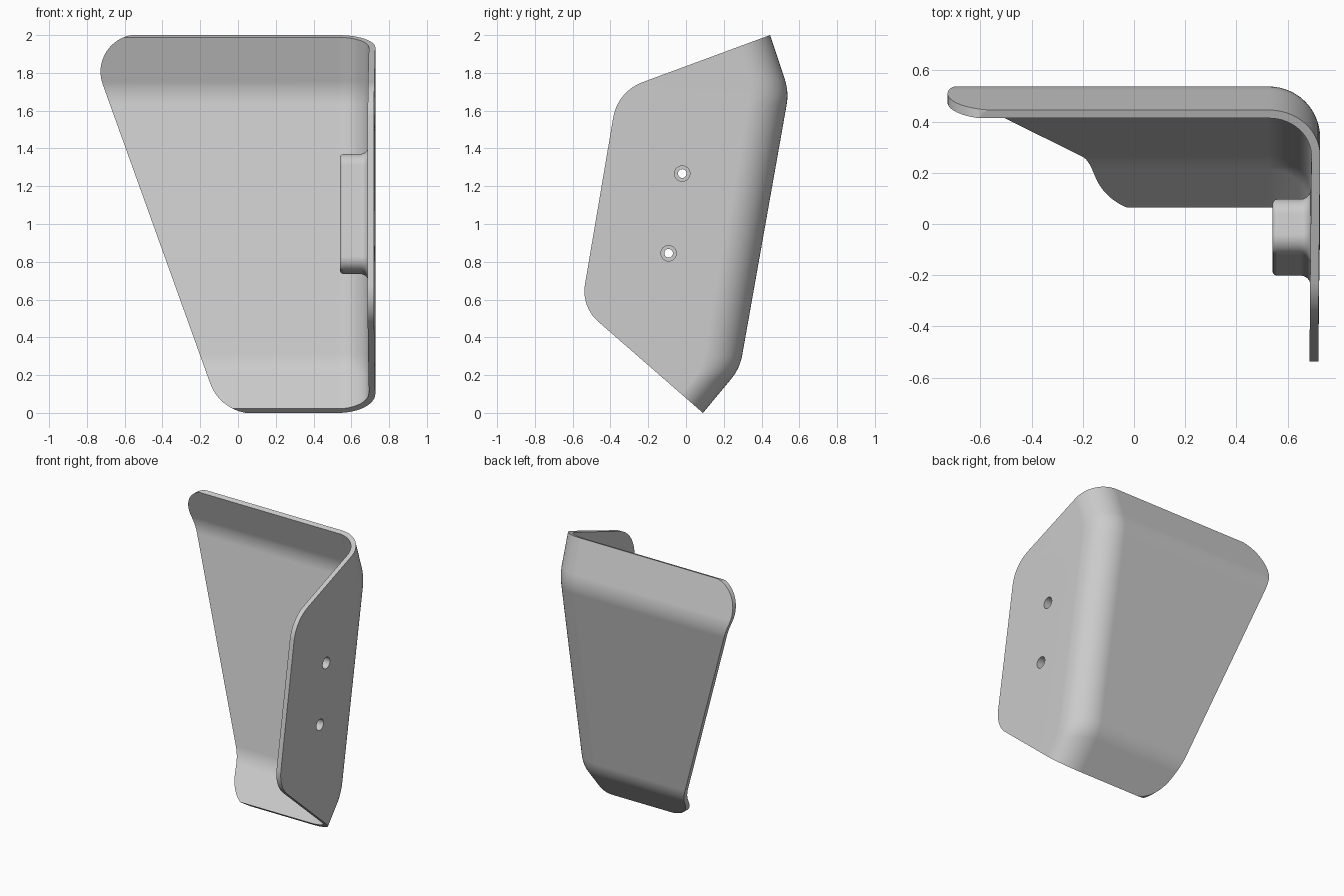
import bpy, bmesh
from math import pi, sin, cos, tan, atan, radians
from mathutils import Vector, Matrix

cube = bpy.data.objects.get("Cube")
if cube:
    bpy.data.objects.remove(cube, do_unlink=True)

THICK = 0.034      # sheet thickness
BEND = 0.2         # radius of the upright corner bend
SIDE_X = 0.727     # outer face of the side panel

grey = bpy.data.materials.new("plain grey")
grey.use_nodes = True
grey.diffuse_color = (0.6, 0.6, 0.6, 1)
grey.node_tree.nodes["Principled BSDF"].inputs["Base Color"].default_value = (0.6, 0.6, 0.6, 1)


def make_object(name, bm):
    bmesh.ops.recalc_face_normals(bm, faces=bm.faces)
    mesh = bpy.data.meshes.new(name)
    bm.to_mesh(mesh)
    bm.free()
    mesh.materials.append(grey)
    obj = bpy.data.objects.new(name, mesh)
    bpy.context.collection.objects.link(obj)
    return obj


def fillet(before, corner, after, length, steps=10):
    """Points of a round corner that starts at the given distance from it."""
    a, c, b = Vector(before), Vector(corner), Vector(after)
    p, q = c + (a - c).normalized() * length, c + (b - c).normalized() * length
    turn = pi - (a - c).angle(b - c)
    k = 4 / 3 * tan(turn / 4) / tan(turn / 2)
    h, g = p.lerp(c, k), q.lerp(c, k)
    ts = [i / steps for i in range(steps + 1)]
    return [p * (1 - t)**3 + h * 3 * t * (1 - t)**2 + g * 3 * t * t * (1 - t) + q * t**3 for t in ts]


def loft(bm, rings, close_ends=True, close_strip=False):
    """Skin a list of closed rings."""
    loops = [[bm.verts.new(p) for p in ring] for ring in rings]
    pairs = list(zip(loops, loops[1:]))
    for lo, hi in pairs:
        n = len(lo)
        for i in range(n):
            j = (i + 1) % n
            bm.faces.new((lo[i], lo[j], hi[j], hi[i]))
    for loop in (loops[0], loops[-1]):
        if close_strip:      # cap a thin wall with quads from outside to inside
            n = len(loop)
            for i in range(n // 2 - 1):
                bm.faces.new((loop[i], loop[i + 1], loop[n - 2 - i], loop[n - 1 - i]))
        else:
            bm.faces.new(loop)


def boolean(target, tool, operation):
    mod = target.modifiers.new(operation.title(), 'BOOLEAN')
    mod.operation, mod.solver, mod.object = operation, 'EXACT', tool
    bpy.context.view_layer.objects.active = target
    bpy.ops.object.modifier_apply(modifier=mod.name)
    bpy.data.objects.remove(tool, do_unlink=True)


# Bent sheet: back profile with two bends, swept with an L-shaped section
profile = [Vector(p) for p in ((0.007, -0.1), (0.285, 0.235), (0.545, 1.70), (0.412, 2.1))]
line = [profile[0]]
line += fillet(*profile[0:3], 0.07, 6)
line += fillet(*profile[1:4], 0.07, 6)
line.append(profile[3])


def section(y, z, inset):
    """Half of the L section, from the free edge of the back to the front of the side."""
    radius, cx, cy = BEND - inset, SIDE_X - BEND, y + inset - BEND
    cy = y - radius
    pts = [(-0.95, y, z)]
    for i in range(15):
        a = pi / 2 * (1 - i / 14)
        pts.append((cx + radius * cos(a), cy + radius * sin(a), z))
    pts.append((SIDE_X - inset - 0.01, -0.8, z))
    return pts


rings = []
for i, p in enumerate(line):
    d = (line[min(i + 1, len(line) - 1)] - line[max(i - 1, 0)]).normalized()
    inner = p + Vector((-d.y, d.x)) * THICK
    rings.append(section(p.x, p.y, 0) + section(inner.x, inner.y, THICK)[::-1])
bm = bmesh.new()
loft(bm, rings, close_strip=True)
guard = make_object("bent_guard_sheet", bm)

# Side outline, extruded across x
lower, upper = (-0.555, 0.562), (-0.362, 1.702)
low_far, high_far = (0.9, -0.707), (0.9, 2.168)
outline = [Vector(low_far), Vector(high_far)]
outline += fillet(high_far, upper, lower, 0.14) + fillet(upper, lower, low_far, 0.12)
bm = bmesh.new()
loft(bm, [[(x, p.x, p.y) for p in outline] for x in (-1.2, 1.2)])
boolean(guard, make_object("side_outline", bm), 'INTERSECT')

# Front outline with the slanted free edge, extruded across y
top, bottom = (-0.811, 2.003), (-0.09, -0.003)
outline = [Vector((1.3, bottom[1])), Vector((1.3, top[1]))]
outline += fillet((1.3, top[1]), top, bottom, 0.28, 14)
outline += fillet(top, bottom, (1.3, bottom[1]), 0.17, 14)
bm = bmesh.new()
loft(bm, [[(p.x, y, p.y) for p in outline] for y in (-1.3, 1.3)])
boolean(guard, make_object("front_outline", bm), 'INTERSECT')

# Mounting boss on the inside of the side panel, tilted with it
TILT = atan(0.165)
CENTRE = Vector((0, -0.052, 1.053))


def boss_ring(x, grow):
    r = 0.07 + grow
    pts = []
    for k, (sy, sz) in enumerate(((1, 1), (-1, 1), (-1, -1), (1, -1))):
        for i in range(9):
            a = pi / 2 * (k + i / 8)
            pts.append((x, sy * 0.04 + r * cos(a), sz * 0.245 + r * sin(a)))
    turn = Matrix.Rotation(-TILT, 3, 'X')
    return [turn @ Vector(p) + CENTRE for p in pts]


steps = [(0.708, 0.04)]
steps += [(0.65 + 0.04 * cos(a), 0.04 * (1 - sin(a))) for a in (radians(15 * i) for i in range(7))]
steps += [(0.56 - 0.02 * sin(a), 0.02 * (cos(a) - 1)) for a in (radians(18 * i) for i in range(6))]
bm = bmesh.new()
loft(bm, [boss_ring(x, g) for x, g in steps])
boolean(guard, make_object("mounting_boss", bm), 'UNION')

# Two counterbored screw holes
for y, z in ((-0.02, 1.267), (-0.092, 0.845)):
    for radius, x0, x1 in ((0.023, 0.4, 0.9), (0.041, 0.64, 0.9)):
        bm = bmesh.new()
        angles = [2 * pi * i / 24 for i in range(24)]
        loft(bm, [[(x, y + radius * cos(a), z + radius * sin(a)) for a in angles] for x in (x0, x1)])
        boolean(guard, make_object("screw_hole", bm), 'DIFFERENCE')

# Smooth bends with crisp cut edges
bpy.ops.object.select_all(action='DESELECT')
guard.select_set(True)
bpy.context.view_layer.objects.active = guard
bpy.ops.object.shade_smooth_by_angle(angle=radians(35))
weighted = guard.modifiers.new("Weighted normals", 'WEIGHTED_NORMAL')
weighted.keep_sharp = True
